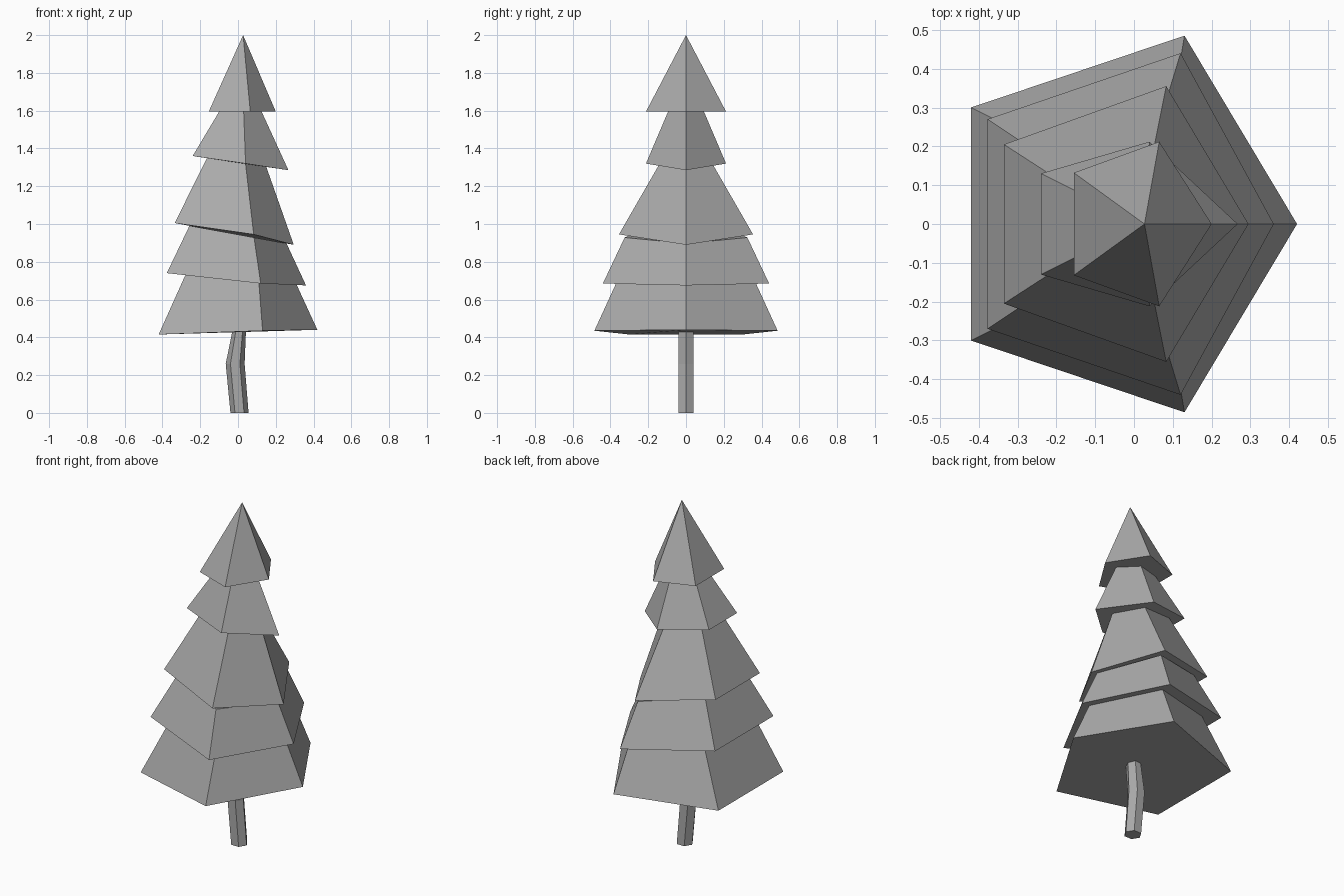
import bpy, bmesh, math

if "Cube" in bpy.data.objects:
    bpy.data.objects.remove(bpy.data.objects["Cube"])

grey = bpy.data.materials.new("plain grey")
grey.diffuse_color = (0.4, 0.4, 0.4, 1)
grey.use_nodes = True
grey.node_tree.nodes["Principled BSDF"].inputs["Base Color"].default_value = grey.diffuse_color


def loft(name, rings, apex=None):
    """Skin a closed flat-shaded solid through rings of equal size."""
    bm = bmesh.new()
    rows = [[bm.verts.new(p) for p in ring] for ring in rings]
    n = len(rows[0])
    bm.faces.new(rows[0][::-1])
    for a, b in zip(rows, rows[1:]):
        for i in range(n):
            j = (i + 1) % n
            bm.faces.new((a[i], a[j], b[j], b[i]))
    if apex:
        tip = bm.verts.new(apex)
        for i in range(n):
            bm.faces.new((rows[-1][i], rows[-1][(i + 1) % n], tip))
    else:
        bm.faces.new(rows[-1])
    bmesh.ops.recalc_face_normals(bm, faces=bm.faces)
    mesh = bpy.data.meshes.new(name)
    bm.to_mesh(mesh)
    bm.free()
    mesh.materials.append(grey)
    obj = bpy.data.objects.new(name, mesh)
    bpy.context.collection.objects.link(obj)


def pentagon(right, side, left):
    """Five-sided ring, mirrored across y."""
    flip = lambda p: (p[0], -p[1], p[2])
    return [right, side, left, flip(left), flip(side)]


# Lower rims of the branch tiers: right, side and left corners
rims = [
    ((0.42, 0, 0.44), (0.13, 0.485, 0.435), (-0.42, 0.30, 0.415)),
    ((0.36, 0, 0.675), (0.12, 0.44, 0.685), (-0.377, 0.27, 0.74)),
    ((0.295, 0, 0.89), (0.083, 0.355, 0.945), (-0.335, 0.205, 1.005)),
    ((0.267, 0, 1.285), (0.04, 0.212, 1.32), (-0.24, 0.13, 1.36)),
    ((0.20, 0, 1.595), (0.065, 0.212, 1.595), (-0.155, 0.132, 1.595)),
]
# Upper rims (x, y), lying on the underside of the tier above
tops = [
    ((0.31, 0), (0.11, 0.365), (-0.278, 0.23)),
    ((0.257, 0), (0.085, 0.325), (-0.257, 0.19)),
    ((0.15, 0), (0.04, 0.14), (-0.165, 0.095)),
    ((0.125, 0), (0.03, 0.095), (-0.10, 0.06)),
]

# Branch tiers
for k, top in enumerate(tops):
    r, _, l = rims[k + 1]
    slope = (r[2] - l[2]) / (r[0] - l[0])
    upper = [(x, y, l[2] + slope * (x - l[0])) for x, y in top]
    loft(f"branch_tier_{k + 1}", [pentagon(*rims[k]), pentagon(*upper)])

# Pointed top
loft("tree_top", [pentagon(*rims[4])], apex=(0.027, 0, 2.0))

# Bent six-sided trunk: centre x, x radius, height
trunk = []
for cx, rx, z in ((0.008, 0.048, 0), (-0.015, 0.05, 0.26), (0.006, 0.036, 0.432)):
    trunk.append([(cx + rx * math.cos(i * math.pi / 3),
                   0.046 * math.sin(i * math.pi / 3), z) for i in range(6)])
loft("trunk", trunk)
